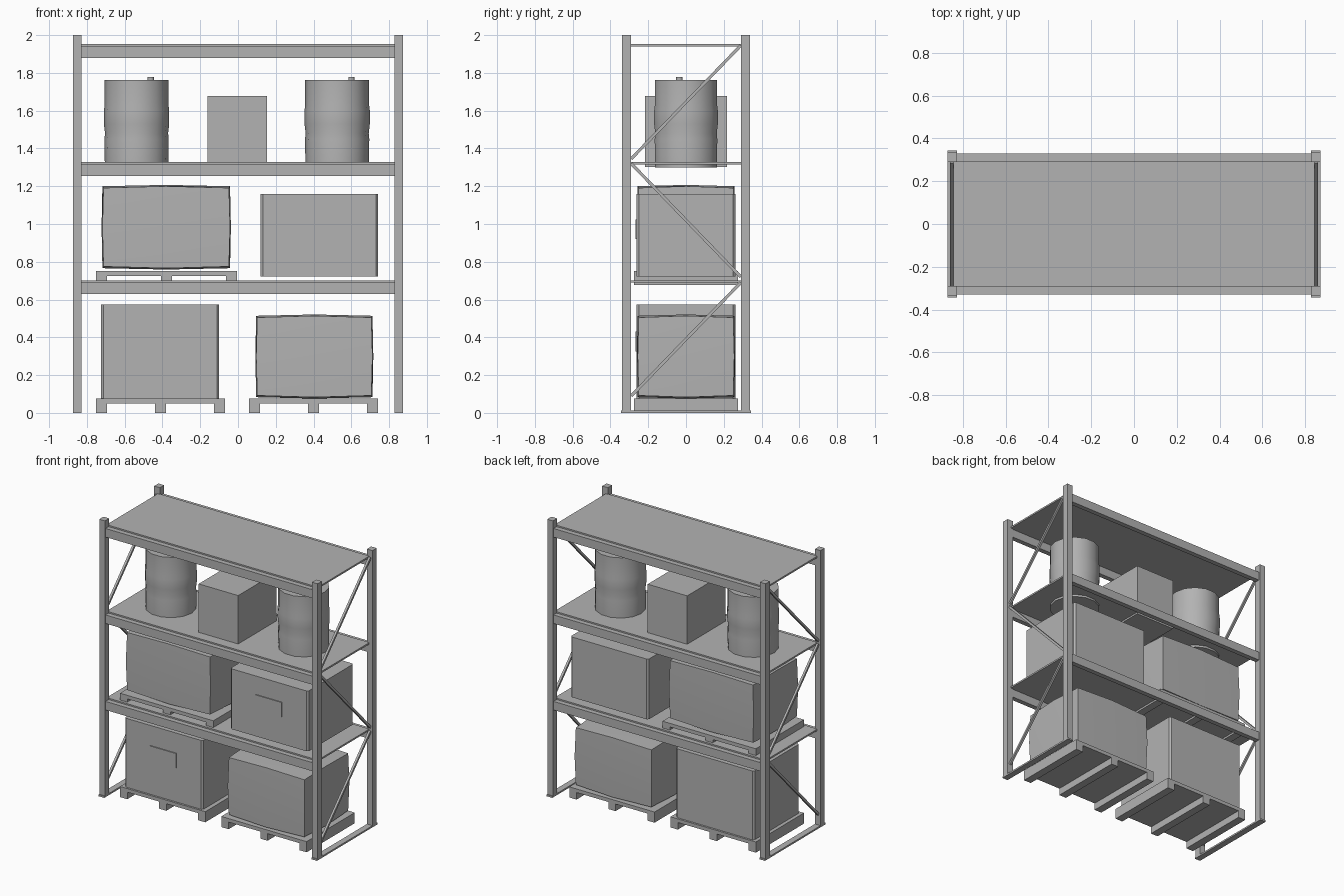
import bpy, bmesh, math
from mathutils import Vector

if "Cube" in bpy.data.objects:
    bpy.data.objects.remove(bpy.data.objects["Cube"])

grey = bpy.data.materials.new("plain_grey")
grey.diffuse_color = (0.45, 0.45, 0.45, 1)
grey.use_nodes = True
grey.node_tree.nodes["Principled BSDF"].inputs["Base Color"].default_value = grey.diffuse_color


def finish(name, bm, smooth=None):
    bmesh.ops.recalc_face_normals(bm, faces=bm.faces)
    me = bpy.data.meshes.new(name)
    bm.to_mesh(me)
    bm.free()
    me.materials.append(grey)
    ob = bpy.data.objects.new(name, me)
    bpy.context.collection.objects.link(ob)
    if smooth:
        bpy.ops.object.select_all(action='DESELECT')
        ob.select_set(True)
        bpy.context.view_layer.objects.active = ob
        bpy.ops.object.shade_smooth_by_angle(angle=math.radians(smooth))
    return ob


def add_box(bm, x0, x1, y0, y1, z0, z1):
    vs = bmesh.ops.create_cube(bm, size=1)["verts"]
    for v in vs:
        v.co = Vector((x0 + (v.co.x + .5) * (x1 - x0),
                       y0 + (v.co.y + .5) * (y1 - y0),
                       z0 + (v.co.z + .5) * (z1 - z0)))
    return vs


def boxes(name, *dims):
    bm = bmesh.new()
    for d in dims:
        add_box(bm, *d)
    return finish(name, bm)


def brace(name, x, y0, z0, y1, z1, w=0.016):
    # square rod in a side frame
    a, b = Vector((x, y0, z0)), Vector((x, y1, z1))
    d = b - a
    bm = bmesh.new()
    add_box(bm, -w / 2, w / 2, -w / 2, w / 2, 0, d.length)
    bm.transform(Vector((0, 0, 1)).rotation_difference(d).to_matrix().to_4x4())
    bmesh.ops.translate(bm, verts=bm.verts, vec=a)
    finish(name, bm)


def pallet(name, x0, x1, z0, h):
    w, m, y = 0.058, (x0 + x1) / 2, 0.275
    zd = z0 + h - 0.026
    boxes(name, (x0, x1, -y, y, zd, z0 + h),
          *[(c - w / 2, c + w / 2, -y, y, z0, zd) for c in (x0 + w / 2, m, x1 - w / 2)])


def carton(name, x0, x1, z0, z1, lz):
    # carton with chamfered upright edges and a raised label on the front
    bm = bmesh.new()
    add_box(bm, x0, x1, -0.261, 0.261, z0, z1)
    up = [e for e in bm.edges if abs(e.verts[0].co.z - e.verts[1].co.z) > 0.1]
    bmesh.ops.bevel(bm, geom=up, offset=0.012, segments=1, affect='EDGES')
    finish(name, bm)
    c = (x0 + x1) / 2
    boxes(name + "_label", (c - .105, c + .105, -0.268, -0.26, lz, lz + 0.105))


def bulging_load(name, x0, x1, z0, z1):
    # box whose face middles are pushed outwards
    bm = bmesh.new()
    bmesh.ops.create_cube(bm, size=2)
    bmesh.ops.subdivide_edges(bm, edges=bm.edges[:], cuts=1, use_grid_fill=True)
    half = Vector(((x1 - x0) / 2, 0.25, (z1 - z0) / 2))
    mid = Vector(((x0 + x1) / 2, 0, (z0 + z1) / 2))
    for v in bm.verts:
        p = v.co.copy()
        zeros = sum(abs(c) < 0.1 for c in p)
        push = (0, 0.009, 0.016)[zeros]
        v.co = mid + Vector([p[i] * (half[i] + push * (0.65 if i < 2 else 1)) for i in range(3)])
    finish(name, bm, 30)


def drum(name, cx):
    n = 14
    prof = [(.168, 1.30), (.170, 1.45), (.167, 1.48), (.173, 1.53), (.173, 1.60),
            (.169, 1.63), (.169, 1.763)]
    bm = bmesh.new()
    rings = [[bm.verts.new((cx + r * math.cos(2 * math.pi * i / n),
                            r * math.sin(2 * math.pi * i / n), z)) for i in range(n)]
             for r, z in prof]
    for a, b in zip(rings, rings[1:]):
        for i in range(n):
            j = (i + 1) % n
            bm.faces.new((a[i], a[j], b[j], b[i]))
    bm.faces.new(rings[0])
    bm.faces.new(rings[-1])
    # bung on the lid
    cap = bmesh.ops.create_cone(bm, cap_ends=True, segments=10, radius1=.017,
                                radius2=.017, depth=.03)["verts"]
    bmesh.ops.translate(bm, verts=cap, vec=(cx + .075, -.035, 1.763))
    finish(name, bm, 40)


# side frames: uprights, foot plates and diagonal braces
for side, s in (("left", -1), ("right", 1)):
    x0, x1 = sorted((s * 0.828, s * 0.873))
    boxes(side + "_front_upright", (x0, x1, -0.338, -0.29, 0, 2))
    boxes(side + "_back_upright", (x0, x1, 0.29, 0.338, 0, 2))
    boxes(side + "_foot_plate", (x0, x1, -0.345, 0.345, 0, 0.012))
    brace(side + "_lower_brace", s * 0.852, -0.29, 0.09, 0.29, 0.69)
    brace(side + "_middle_brace", s * 0.852, 0.29, 0.72, -0.29, 1.32)
    brace(side + "_upper_brace", s * 0.852, -0.29, 1.345, 0.29, 1.945)

# shelves with front and back beams
for level, z in (("lower", 0.63), ("middle", 1.255), ("upper", 1.88)):
    boxes(level + "_front_beam", (-0.83, 0.83, -0.33, -0.295, z, z + 0.062))
    boxes(level + "_back_beam", (-0.83, 0.83, 0.295, 0.33, z, z + 0.062))
    boxes(level + "_shelf_panel", (-0.845, 0.845, -0.295, 0.295, z + 0.06, z + 0.072))

# pallets
pallet("floor_left_pallet", -0.751, -0.069, 0, 0.077)
pallet("floor_right_pallet", 0.059, 0.741, 0, 0.077)
pallet("shelf_pallet", -0.751, -0.005, 0.676, 0.075)

# loads
carton("floor_carton", -0.725, -0.10, 0.077, 0.575, 0.325)
carton("shelf_carton", 0.12, 0.742, 0.722, 1.158, 0.92)
bulging_load("floor_bulging_load", 0.102, 0.706, 0.092, 0.505)
bulging_load("shelf_bulging_load", -0.712, -0.048, 0.775, 1.191)
boxes("upper_box", (-0.162, 0.154, -0.218, 0.218, 1.302, 1.677))
drum("left_drum", -0.537)
drum("right_drum", 0.525)
